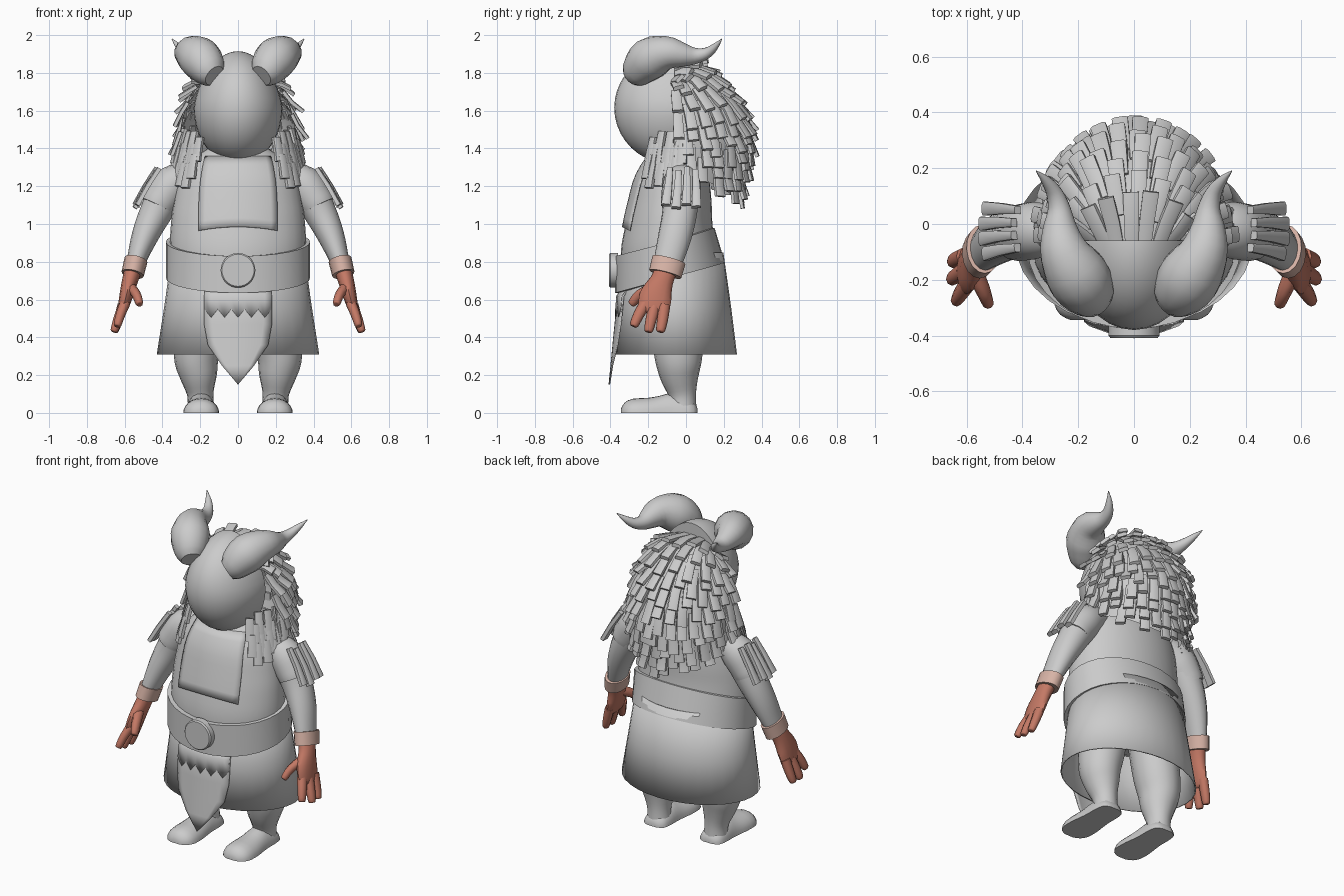
import bpy, bmesh, random
from math import sin, cos, pi, sqrt, radians
from mathutils import Vector as V

if "Cube" in bpy.data.objects:
    bpy.data.objects.remove(bpy.data.objects["Cube"])

random.seed(4)

def finish(name, bm, mirror=False, solid=0, color=None, angle=40):
    bmesh.ops.remove_doubles(bm, verts=bm.verts, dist=1e-5)
    bmesh.ops.recalc_face_normals(bm, faces=bm.faces)
    me = bpy.data.meshes.new(name)
    bm.to_mesh(me)
    bm.free()
    ob = bpy.data.objects.new(name, me)
    bpy.context.collection.objects.link(ob)
    bpy.ops.object.select_all(action='DESELECT')
    ob.select_set(True)
    bpy.context.view_layer.objects.active = ob
    bpy.ops.object.shade_smooth_by_angle(angle=radians(angle))
    if solid:
        m = ob.modifiers.new("thickness", 'SOLIDIFY')
        m.thickness = solid
    if mirror:
        m = ob.modifiers.new("mirror", 'MIRROR')
        m.use_mirror_merge = False
    if color:
        mat = bpy.data.materials.new(name + "_colour")
        mat.diffuse_color = (*color, 1)
        mat.use_nodes = True
        mat.node_tree.nodes["Principled BSDF"].inputs["Base Color"].default_value = mat.diffuse_color
        me.materials.append(mat)
    return ob

def add_loft(bm, rings, closed=True, caps=True):
    rows = [[bm.verts.new(p) for p in r] for r in rings]
    n = len(rows[0])
    for a, b in zip(rows, rows[1:]):
        for i in range(n if closed else n - 1):
            j = (i + 1) % n
            bm.faces.new((a[i], a[j], b[j], b[i]))
    if closed and caps:
        bm.faces.new(rows[0])
        bm.faces.new(rows[-1])

def loft(name, rings, closed=True, caps=True, **kw):
    bm = bmesh.new()
    add_loft(bm, rings, closed, caps)
    return finish(name, bm, **kw)

def spline(pts, k=4):
    # Catmull-Rom through points of any dimension
    out = []
    for i in range(len(pts) - 1):
        a, b, c, d = (pts[max(0, min(len(pts) - 1, i + o))] for o in (-1, 0, 1, 2))
        for s in range(k):
            t = s / k
            out.append([0.5 * (2*q + (r - p)*t + (2*p - 5*q + 4*r - w)*t*t + (3*q - p - 3*r + w)*t**3)
                        for p, q, r, w in zip(a, b, c, d)])
    return out + [list(pts[-1])]

def tube_rings(pts, ref=(0, 1, 0), n=16, k=4):
    # pts: x, y, z, radius along ref, radius across
    pts = spline(pts, k)
    c = [V(p[:3]) for p in pts]
    rings = []
    for i, p in enumerate(pts):
        t = (c[min(i + 1, len(c) - 1)] - c[max(i - 1, 0)]).normalized()
        u = V(ref) - t * t.dot(V(ref))
        u.normalize()
        v = t.cross(u)
        rings.append([c[i] + u*p[3]*cos(2*pi*j/n) + v*p[4]*sin(2*pi*j/n) for j in range(n)])
    return rings

def strip(bm, pts, nrm, w0, w1, th):
    # flat tapered lock of hair
    rings = []
    side = (pts[-1] - pts[0]).cross(nrm).normalized()
    up = side.cross(pts[-1] - pts[0]).normalized()
    for i, p in enumerate(pts):
        w = w0 + (w1 - w0) * i / (len(pts) - 1)
        rings.append([p + side*w*a + up*th*b for a, b in
                      ((-.5, -.5), (.5, -.5), (.5, .3), (.3, .5), (-.3, .5), (-.5, .3))])
    add_loft(bm, rings)

def table(tab, z):
    # linear interpolation, first column ascending
    for a, b in zip(tab, tab[1:]):
        if z <= b[0] or b is tab[-1]:
            t = (z - a[0]) / (b[0] - a[0])
            return [p + (q - p) * t for p, q in zip(a[1:], b[1:])]

# torso: z, half width, front y, back y
TORSO = spline([(.65, .34, -.34, .19), (.85, .36, -.345, .16), (1.0, .355, -.32, .14), (1.12, .34, -.295, .135),
                (1.25, .31, -.265, .12), (1.34, .24, -.22, .08), (1.42, .13, -.16, .02)])

def torso_pt(z, a):
    rx, yf, yb = table(TORSO, z)
    return V((rx*sin(a), (yf + yb)/2 - (yb - yf)/2*cos(a), z))

loft("torso", [[torso_pt(r[0], 2*pi*j/32) for j in range(32)] for r in TORSO])

# bib lying on the chest
def bib_pt(x, t):
    z = (.965 + .02*(1 - (x/.21)**2)) * (1 - t) + 1.36*t
    rx, yf, yb = table(TORSO, z)
    off = .016*(1 - t**2)
    q = min(.98, abs(x) / (rx + .015))
    return (x, (yf + yb)/2 - ((yb - yf)/2 + off)*sqrt(1 - q*q), z)
loft("chest_bib", [[bib_pt((.21 - .035*(t/8)**3)*(i/6 - 1), t/8) for i in range(13)] for t in range(9)],
     closed=False, solid=.006)

# skirt, open underneath
loft("skirt", [[(rx*sin(2*pi*j/32), cy - ry*cos(2*pi*j/32), z) for j in range(32)]
               for z, rx, ry, cy in ((.31, .43, .32, -.05), (.56, .391, .297, -.058), (.85, .35, .268, -.07))],
     caps=False, solid=.008)

# belt, higher at the back
def belt_ring(off, top):
    ring = []
    for j in range(32):
        a = 2*pi*j/32
        z = .905 - .075*cos(a) if top else .715 - .08*cos(a)
        ring.append(((.37 + off)*sin(a), -.085 - (.278 + off)*cos(a) + .3*(z - .8)*min(0, cos(a)), z))
    return ring
rings = [belt_ring(-.03, 0), belt_ring(.012, 0), belt_ring(.012, 1), belt_ring(-.03, 1)]
loft("belt", rings + rings[:1], caps=False, angle=35)

# round buckle
loft("buckle", [[(r*cos(2*pi*j/32), y, .755 + r*sin(2*pi*j/32)) for j in range(32)]
                for r, y in ((.092, -.36), (.092, -.40), (.085, -.408))])

# pointed front flap with toothed trim
def flap_y(x, z, off=0):
    return -.362 - .048*(.64 - z)/.49 + .9*x*x - off + (.03 if z > .65 else 0)
loft("front_flap", [[(w*i/4, flap_y(w*i/4, z), z) for i in range(-4, 5)]
                    for z, w in ((.67, .165), (.62, .18), (.47, .18), (.36, .16), (.25, .085), (.15, 0))],
     closed=False, solid=.008)
xs = [.178*(i/5 - 1) for i in range(11)]
loft("flap_trim", [[(x, flap_y(x, .67, .005), .67) for x in xs],
                   [(x, flap_y(x, .62, .005), .62) for x in xs],
                   [(x, flap_y(x, .55, .005), .505 if i % 2 else .55) for i, x in enumerate(xs)]],
     closed=False, solid=.003)

# legs and feet
loft("legs", tube_rings([(.17, -.06, .75, .14, .15), (.2, -.045, .45, .14, .135), (.22, -.04, .3, .127, .12),
                         (.21, -.035, .2, .105, .10), (.2, -.02, .1, .074, .07), (.197, -.015, .03, .07, .07)]),
     mirror=True)
FOOT = spline([(.062, .03, .02), (.04, .07, .06), (-.02, .08, .09), (-.08, .08, .105), (-.14, .085, .09),
               (-.2, .093, .08), (-.28, .093, .075), (-.325, .07, .055), (-.345, .03, .02)], 2)
loft("feet", [[(.195 + rx*cos(pi*j/12), y, h*sin(pi*j/12)) for j in range(13)] for y, rx, h in FOOT],
     mirror=True)

# arms, sleeves and cuffs
loft("arms", tube_rings([(.27, -.02, 1.26, .08, .07), (.37, -.025, 1.17, .095, .095), (.44, -.035, 1.05, .092, .085),
                         (.495, -.06, .93, .088, .07), (.54, -.095, .8, .075, .05), (.555, -.11, .74, .06, .045)]),
     mirror=True)
loft("sleeves", tube_rings([(.24, -.02, 1.27, .07, .06), (.34, -.022, 1.215, .1, .1), (.405, -.03, 1.13, .102, .098),
                            (.425, -.033, 1.095, .099, .094)]), mirror=True)
loft("cuffs", tube_rings([(.54, -.09, .81, .09, .062), (.558, -.11, .735, .088, .06)], k=1),
     mirror=True, color=(.68, .45, .38))

# hands: palm, three fingers and a thumb
bm = bmesh.new()
add_loft(bm, tube_rings([(.555, -.105, .76, .06, .045), (.572, -.128, .7, .062, .042), (.592, -.16, .62, .085, .036),
                         (.61, -.17, .55, .08, .026), (.615, -.172, .53, .06, .014)], n=12))
FINGERS = [((.598, -.215, .58), (.622, -.25, .52), (.638, -.275, .465)),
           ((.61, -.168, .56), (.637, -.186, .49), (.655, -.198, .435)),
           ((.61, -.115, .57), (.635, -.125, .49), (.652, -.135, .435)),
           ((.575, -.16, .67), (.54, -.24, .63), (.522, -.285, .58))]
for a, b, c in FINGERS:
    tip = V(c) + (V(c) - V(b))*.12
    add_loft(bm, tube_rings([(*a, .032, .028), (*b, .029, .025), (*c, .023, .02), (*tip, .01, .01)], n=8, k=3))
finish("hands", bm, mirror=True, color=(.55, .19, .13), angle=60)

# tassels on the sleeves
bm = bmesh.new()
for i in range(4):
    y = -.085 + .045*i
    s = .012 * (i in (1, 2))
    e = (.01, -.005, .012, 0)[i]
    strip(bm, [V((.418 + s, y, 1.285 + e)), V((.48 + s, y*1.1, 1.19 + e)), V((.535 + s, y*1.2 - .005, 1.09 + e))],
          V((.8, 0, .6)), .03, .05, .026)
finish("sleeve_tassels", bm, mirror=True, angle=50)

# egg-shaped face, cut flat where the hair starts
bm = bmesh.new()
bmesh.ops.create_uvsphere(bm, u_segments=32, v_segments=20, radius=1)
for v in bm.verts:
    x, y, z = v.co
    v.co = (.235*x*(1 - .15*max(0, z)), -.07 + .31*y, 1.615 + .3*z)
bmesh.ops.bisect_plane(bm, geom=bm.verts[:] + bm.edges[:] + bm.faces[:], plane_co=(0, -.06, 0),
                       plane_no=(0, 1, 0), clear_outer=True)
bmesh.ops.holes_fill(bm, edges=[e for e in bm.edges if e.is_boundary])
finish("face", bm)

# curved horns
HORN = [(.125, -.285, 1.785, .06), (.15, -.258, 1.81, .09), (.2, -.19, 1.875, .114), (.25, -.10, 1.905, .09),
        (.265, -.02, 1.895, .065), (.268, .05, 1.89, .043), (.285, .11, 1.905, .03), (.315, .155, 1.94, .018),
        (.35, .19, 1.98, .002)]
loft("horns", tube_rings([(*p, p[3]) for p in HORN], ref=(0, 0, 1), n=14, k=3), mirror=True)

# hair: surface swept from a back profile (distance behind the face, z)
HAIR = [(0, 1.83), (.12, 1.83), (.2, 1.79), (.29, 1.70), (.35, 1.61), (.39, 1.5), (.395, 1.4), (.375, 1.3),
        (.35, 1.2), (.33, 1.11), (.31, 1.02)]
HAIR = [(i, *p) for i, p in enumerate(HAIR)]

def hair_pt(s, a, off=0):
    def p(s, a):
        d, z = table(HAIR, s)
        return V((sin(a)*(.15 + .4*d), -.07 + d*cos(a), z - .1*sin(a)**4*max(0, 1 - s/8)))
    q = p(s, a)
    n = (p(s + .05, a) - p(s - .05, a)).cross(p(s, a + .02) - p(s, a - .02)).normalized()
    if n.dot(q - V((0, -.07, 1.4))) < 0:
        n.negate()
    return q + n*off, n

def hair_end(a):
    return 9 - 1.3*sin(a)**2

loft("hair_cap", [[hair_pt(.02 + (hair_end(a) - .3)*r/14, a, .004)[0] for a in
                   (radians(89)*(i/10 - 1) for i in range(21))] for r in range(15)],
     closed=False)

bm = bmesh.new()
for row in range(11):
    s = .05 + row*.77
    n = round(max(9, 3.0*(.1 + .7*table(HAIR, s + .6)[0]) / .072))
    for i in range(n):
        a = radians(87) * (2*(i + .5)/n - 1) + (.07 if row % 2 else -.07)
        a = max(-1.5, min(1.5, a + random.uniform(-.03, .03)))
        st = s + random.uniform(-.2, .2) * (row > 0)
        L = 1.4 + random.uniform(-.15, .2)
        if st + L > hair_end(a) + .4:
            continue
        lift = random.uniform(.035, .065)
        pts = [hair_pt(st, a, .003)[0], hair_pt(st + L*.5, a, .02)[0], hair_pt(st + L, a, lift)[0]]
        strip(bm, pts, hair_pt(st + L*.5, a)[1], .05, .058, .022)
finish("hair_locks", bm, angle=50)

# locks falling over the shoulders
bm = bmesh.new()
for row in range(4):
    for i in range(4):
        u = (i + .25 + .5*(row % 2)) / 4
        z = 1.47 - .05*row + .02*u + random.uniform(-.02, .02)
        p = V((.195 + .11*u + .014*row, -.185 + .19*u - .008*row, z))
        o = V((.5 + .4*u, -.7 + .5*u, .2)).normalized()
        strip(bm, [p, p + o*.02 + V((0, 0, -.07)), p + o*.035 + V((0, 0, -.135))], o, .044, .054, .022)
finish("shoulder_locks", bm, mirror=True, angle=50)
